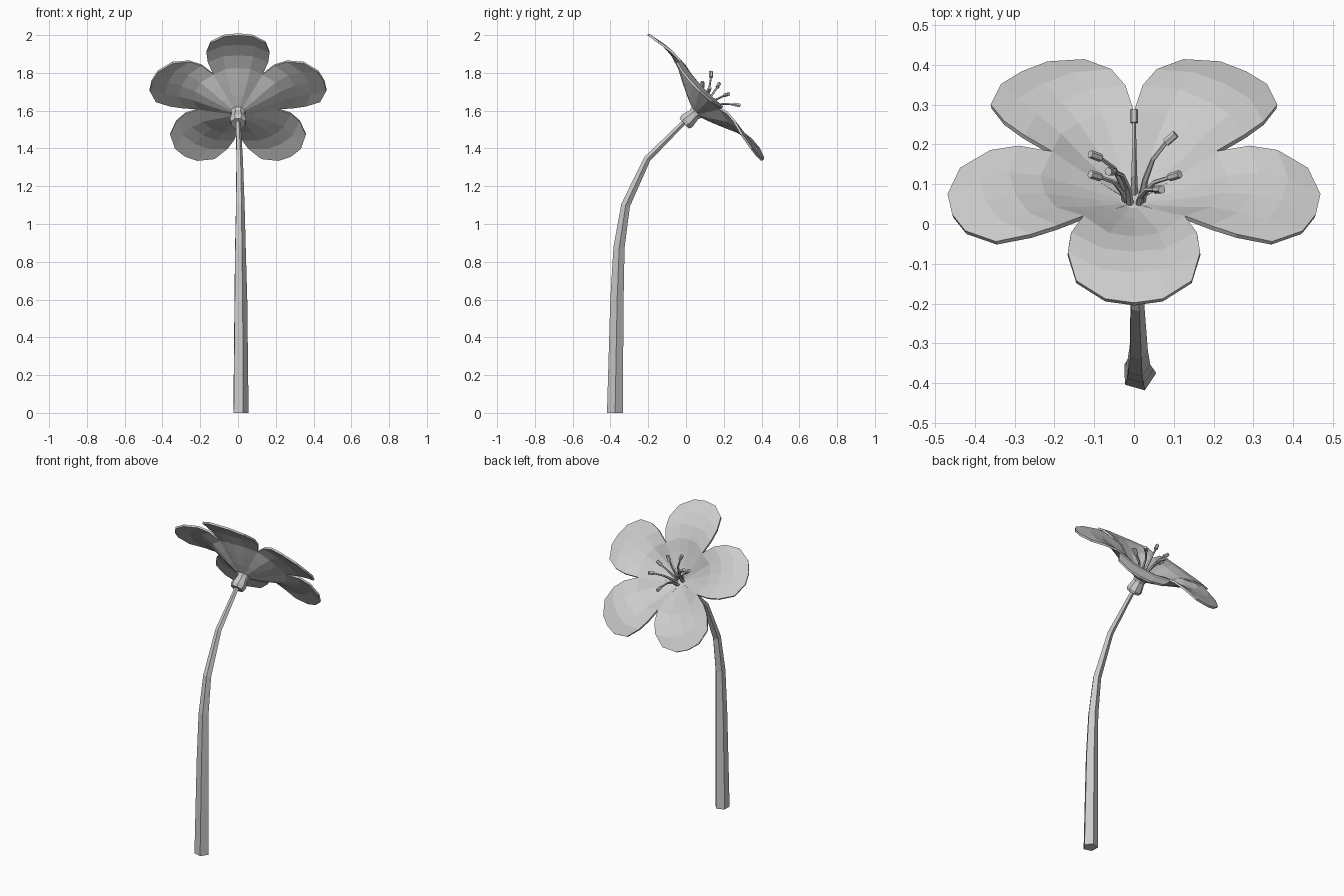
import bpy, bmesh, math
from mathutils import Vector, Matrix

if "Cube" in bpy.data.objects:
    bpy.data.objects.remove(bpy.data.objects["Cube"])

# Flower head frame: local z is the flower axis, local -y points to the top petal
HEAD = Matrix.Translation((0, 0.005, 1.545)) @ Matrix.Rotation(math.radians(-48), 4, 'X')


def finish(name, bm, matrix=None):
    bmesh.ops.remove_doubles(bm, verts=bm.verts, dist=0.0005)
    bmesh.ops.recalc_face_normals(bm, faces=bm.faces)
    mesh = bpy.data.meshes.new(name)
    bm.to_mesh(mesh)
    bm.free()
    obj = bpy.data.objects.new(name, mesh)
    bpy.context.collection.objects.link(obj)
    if matrix:
        obj.matrix_world = matrix
    return obj


def tube(bm, path, radii, sides, ref, phase=0.0):
    """Capped tube through path; ref fixes the ring orientation."""
    path = [Vector(p) for p in path]
    rings = []
    for i, (p, r) in enumerate(zip(path, radii)):
        t = (path[min(i + 1, len(path) - 1)] - path[max(i - 1, 0)]).normalized()
        a = (ref - t * ref.dot(t)).normalized()
        b = t.cross(a)
        angles = [phase + 2 * math.pi * k / sides for k in range(sides)]
        rings.append([bm.verts.new(p + r * (a * math.cos(q) + b * math.sin(q))) for q in angles])
    for lo, hi in zip(rings, rings[1:]):
        for k in range(sides):
            n = (k + 1) % sides
            bm.faces.new((lo[k], lo[n], hi[n], hi[k]))
    bm.faces.new(rings[0][::-1])
    bm.faces.new(rings[-1])


# Stem: bent, tapering, five-sided
bm = bmesh.new()
tube(bm, [(0.012, -0.377, 0), (0.012, -0.366, 0.6), (0.01, -0.355, 0.875), (0.01, -0.32, 1.1),
          (0.007, -0.205, 1.345), (0, 0.0, 1.55)],
     [0.044, 0.037, 0.031, 0.025, 0.019, 0.013], 5, Vector((1, 0, 0)), math.radians(2))
for v in bm.verts:
    if v.co.z < 0.1:
        v.co.z = 0
finish("stem", bm)

# Calyx: small waisted cup under the petals
bm = bmesh.new()
tube(bm, [(0, 0, -0.02), (0, 0, 0.0), (0, 0, 0.05), (0, 0, 0.08)],
     [0.039, 0.047, 0.035, 0.045], 8, Vector((1, 0, 0)), math.pi / 8)
finish("calyx", bm, HEAD)

# Petals: rows of (half width, edge distance, centre distance, edge height, centre height)
ROWS = [(0.018, 0.024, 0.030, 0.065, 0.065),
        (0.059, 0.081, 0.100, 0.100, 0.090),
        (0.100, 0.1375, 0.170, 0.138, 0.120),
        (0.130, 0.179, 0.240, 0.168, 0.152),
        (0.160, 0.255, 0.315, 0.182, 0.170),
        (0.167, 0.325, 0.390, 0.180, 0.170),
        (0.145, 0.410, 0.478, 0.162, 0.148)]
COLS = (-1, -0.5, 0, 0.5, 1)
bm = bmesh.new()
for petal in range(5):
    turn = Matrix.Rotation(2 * math.pi * petal / 5, 3, 'Z')
    grid = []
    for w, se, sc, he, hc in ROWS:
        grid.append([bm.verts.new(turn @ Vector((w * t, -(sc + (se - sc) * abs(t) ** 2.6),
                                                 hc + (he - hc) * t * t))) for t in COLS])
    for lo, hi in zip(grid, grid[1:]):
        for k in range(len(COLS) - 1):
            bm.faces.new((lo[k], lo[k + 1], hi[k + 1], hi[k]))
petals = finish("petals", bm, HEAD)
if sum(p.normal.z for p in petals.data.polygons) < 0:
    petals.data.flip_normals()
solid = petals.modifiers.new("thickness", 'SOLIDIFY')
solid.thickness = 0.012
solid.offset = 1

# Stamens: curved filaments with blocky anthers, tips as (x, toward top petal, height)
TIPS = [(0, -0.128, 0.265), (0.105, -0.042, 0.26), (-0.11, 0.033, 0.26), (0.115, 0.05, 0.207),
        (0.07, 0.10, 0.20), (-0.065, 0.11, 0.27), (-0.11, 0.05, 0.207)]
fil, anth = bmesh.new(), bmesh.new()
for x, s, h in TIPS:
    out = Vector((x, -s, 0))
    reach = out.length
    out.normalize()
    side = out.cross(Vector((0, 0, 1)))
    up = Vector((0, 0, 1))
    tip = out * reach + up * h
    end = (out * 0.8 + up * 0.6).normalized()
    neck = tip - end * 0.034
    rise = neck.z - 0.06
    path = [out * 0.018 + up * 0.06,
            out * 0.03 + up * (0.06 + rise * 0.40),
            out * (0.03 + (reach - 0.057) * 0.38) + up * (0.06 + rise * 0.75),
            neck + end * 0.004]
    tube(fil, path, [0.011, 0.008, 0.006, 0.005], 5, side)
    tube(anth, [neck, tip], [0.0105, 0.0105], 6, side)
finish("filaments", fil, HEAD)
finish("anthers", anth, HEAD)
